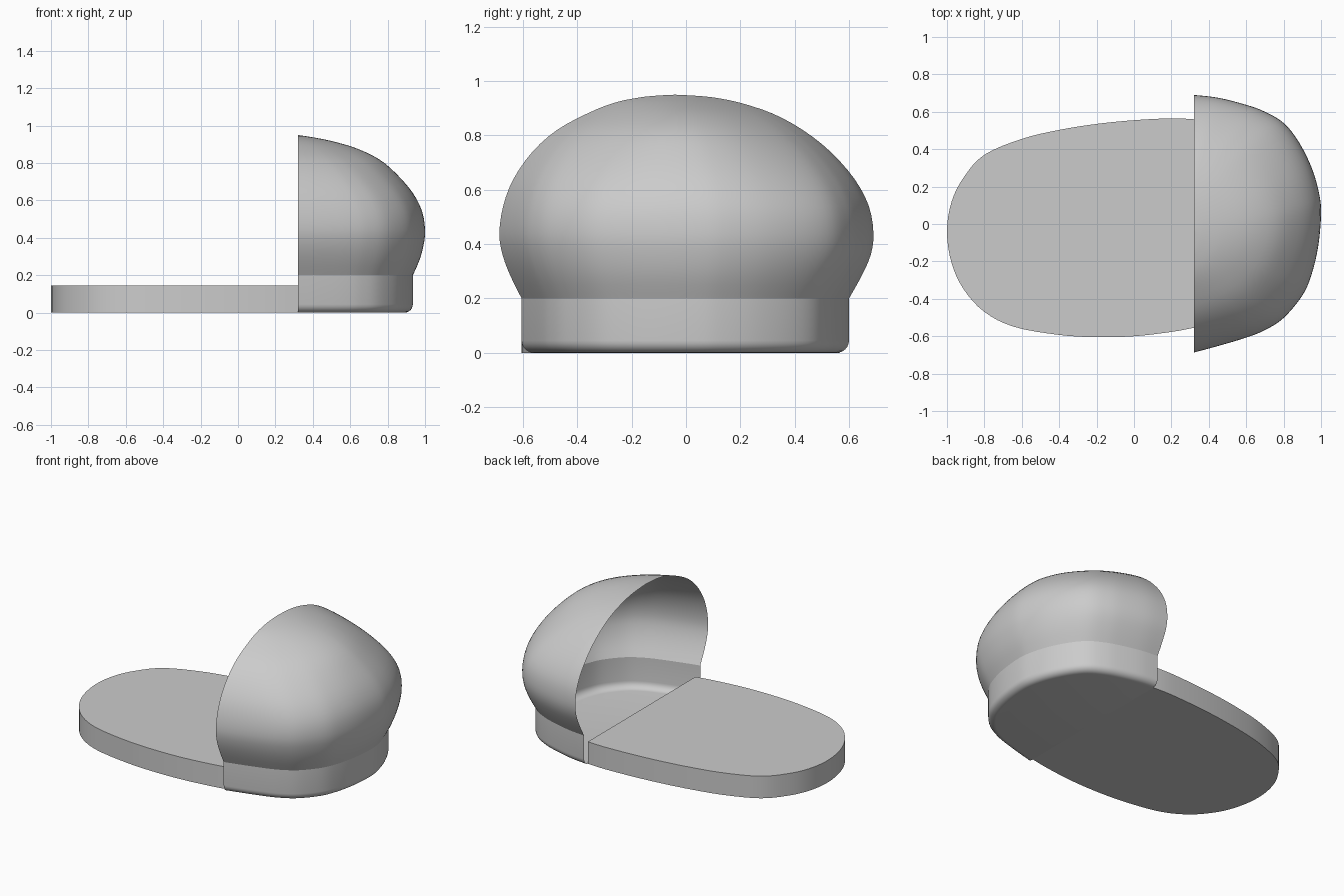
import bpy
import bmesh
import math

if "Cube" in bpy.data.objects:
    bpy.data.objects.remove(bpy.data.objects["Cube"], do_unlink=True)

CUT = 0.32      # plane where the open toe cap meets the sole
RIM = 0.20      # height of the band around the toe

grey = bpy.data.materials.new("plain_grey")
grey.use_nodes = True
grey.diffuse_color = (0.6, 0.6, 0.6, 1)
grey.node_tree.nodes["Principled BSDF"].inputs["Base Color"].default_value = (0.6, 0.6, 0.6, 1)


def spline(points, steps):
    """Catmull-Rom curve through the points."""
    out = []
    last = len(points) - 1
    for i in range(last):
        p = [points[max(0, min(last, i + k))] for k in (-1, 0, 1, 2)]
        for s in range(steps):
            t = s / steps
            out.append(tuple(
                0.5 * (2 * b + (c - a) * t + (2 * a - 5 * b + 4 * c - d) * t ** 2
                       + (3 * b - a - 3 * c + d) * t ** 3)
                for a, b, c, d in zip(*p)))
    return out + [points[-1]]


def finish(name, bm, angle):
    bmesh.ops.remove_doubles(bm, verts=bm.verts, dist=0.0005)
    bmesh.ops.recalc_face_normals(bm, faces=bm.faces)
    mesh = bpy.data.meshes.new(name)
    bm.to_mesh(mesh)
    bm.free()
    mesh.materials.append(grey)
    obj = bpy.data.objects.new(name, mesh)
    bpy.context.collection.objects.link(obj)
    bpy.ops.object.select_all(action='DESELECT')
    obj.select_set(True)
    bpy.context.view_layer.objects.active = obj
    bpy.ops.object.shade_smooth_by_angle(angle=math.radians(angle))
    return obj


# Toe outline seen from above, in model units, then scaled to unit size
toe = spline([(0.32, 0.69), (0.45, 0.675), (0.6, 0.637), (0.7, 0.6), (0.8, 0.54),
              (0.88, 0.44), (0.95, 0.3), (0.99, 0.16), (1, 0.05), (0.985, -0.12),
              (0.95, -0.27), (0.9, -0.385), (0.8, -0.505), (0.7, -0.57),
              (0.6, -0.61), (0.45, -0.655), (0.32, -0.69)], 4)
toe = [((x - CUT) / (1 - CUT), y / 0.69) for x, y in toe]


def ring(bm, row):
    """One level of the toe: height, foremost x, lowest y, highest y."""
    z, front, low, high = row
    blend = max(0, min(1, (z - 0.45) / 0.5)) ** 2
    verts = []
    for u, v in toe:
        u += (1 - v * v - u) * blend
        verts.append(bm.verts.new((CUT + (front - CUT) * u,
                                   (low + high) / 2 + (high - low) / 2 * v, z)))
    return verts


def loft(bm, rows):
    rings = [ring(bm, r) for r in rows]
    for a, b in zip(rings, rings[1:]):
        for i in range(len(a) - 1):
            bm.faces.new((a[i], a[i + 1], b[i + 1], b[i]))
    return rings


# Bulging toe cap, a thin shell open at the back
bm = bmesh.new()
loft(bm, spline([(RIM, 0.935, -0.605, 0.6), (0.28, 0.97, -0.645, 0.645),
                 (0.36, 0.992, -0.675, 0.68), (0.44, 1, -0.687, 0.69),
                 (0.54, 0.985, -0.673, 0.673), (0.64, 0.935, -0.635, 0.62),
                 (0.74, 0.85, -0.565, 0.532), (0.82, 0.755, -0.475, 0.43),
                 (0.88, 0.63, -0.365, 0.32), (0.92, 0.49, -0.265, 0.2),
                 (0.94, 0.385, -0.17, 0.1), (0.947, 0.34, -0.1, 0.02),
                 (0.95, CUT, -0.04, -0.04)], 3))
finish("toe_cap", bm, 60)

# Upright band below the cap, with a rounded lower edge and a floor
bm = bmesh.new()
R = 0.045
rows = [(RIM, 0.935, -0.605, 0.6)]
for i in range(7):
    a = math.pi / 2 * i / 6
    inset = R * (1 - math.cos(a))
    rows.append((R * (1 - math.sin(a)), 0.935 - inset, -0.605 + inset, 0.6 - inset))
bm.faces.new(loft(bm, rows)[-1])
finish("toe_band", bm, 40)

# Flat sole slab behind the toe
outline = spline([(CUT, 0.56), (0.2, 0.565), (0, 0.555), (-0.2, 0.535), (-0.4, 0.503),
                  (-0.6, 0.455), (-0.8, 0.37), (-0.91, 0.25), (-0.975, 0.12),
                  (-1, -0.04), (-0.975, -0.21), (-0.91, -0.35), (-0.8, -0.47),
                  (-0.64, -0.55), (-0.4, -0.593), (-0.2, -0.605), (0, -0.6),
                  (0.2, -0.577), (CUT, -0.555)], 4)
bm = bmesh.new()
base = bm.faces.new([bm.verts.new((x, y, 0)) for x, y in outline])
top = bmesh.ops.extrude_face_region(bm, geom=[base], use_keep_orig=True)["geom"]
bmesh.ops.translate(bm, vec=(0, 0, 0.145),
                    verts=[g for g in top if isinstance(g, bmesh.types.BMVert)])
finish("sole", bm, 40)
